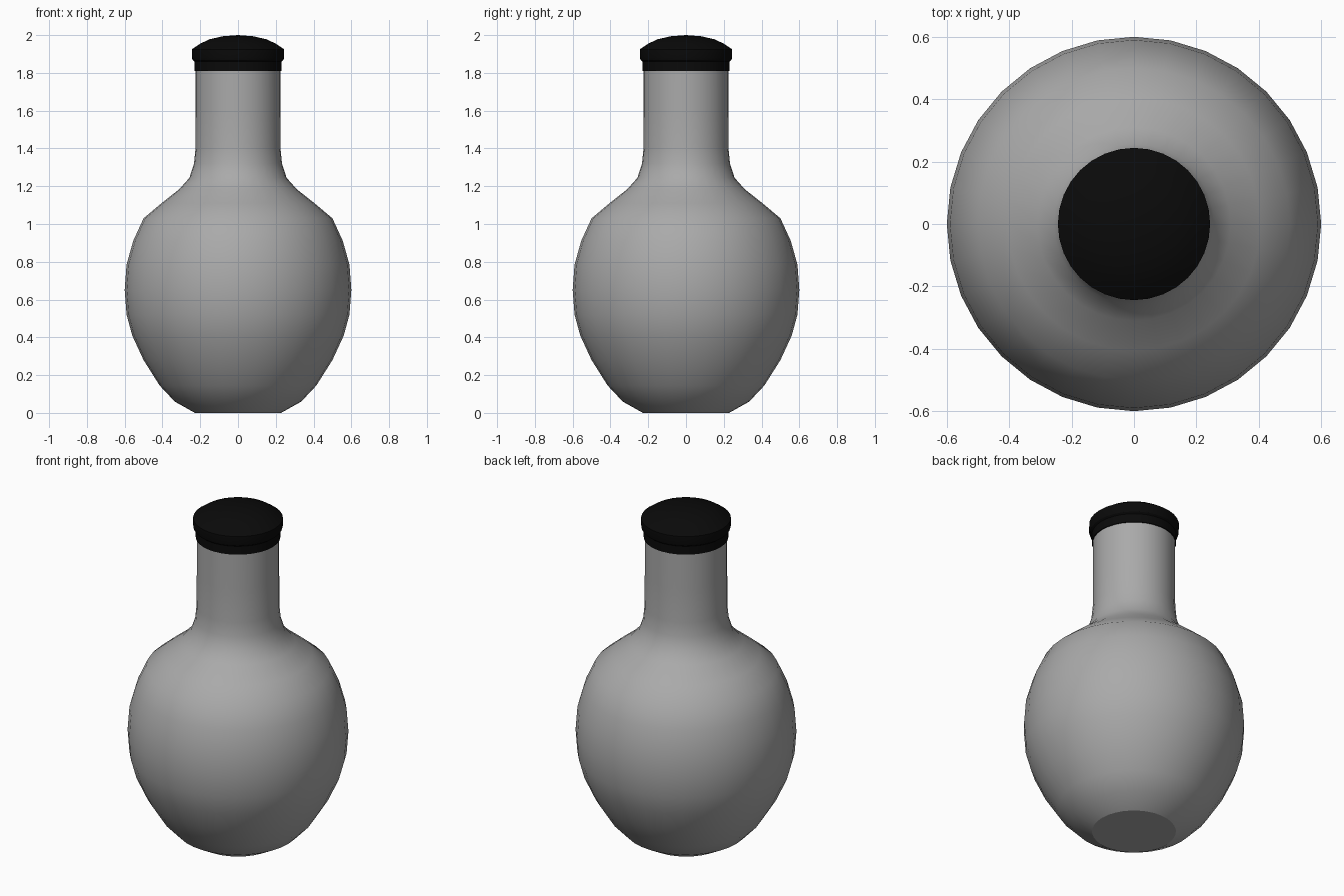
import bpy, bmesh
from math import sin, cos, tau

if "Cube" in bpy.data.objects:
    bpy.data.objects.remove(bpy.data.objects["Cube"])

SIDES = 32


def lathe(name, profile, angle, color):
    """Spin (radius, height) points around z; radius 0 makes a pole."""
    bm = bmesh.new()
    rings = []
    for r, z in profile:
        if r == 0:
            rings.append([bm.verts.new((0, 0, z))] * SIDES)
        else:
            rings.append([bm.verts.new((r * cos(tau * i / SIDES), r * sin(tau * i / SIDES), z))
                          for i in range(SIDES)])
    for low, high in zip(rings, rings[1:]):
        for i in range(SIDES):
            j = (i + 1) % SIDES
            corners = list(dict.fromkeys((low[i], low[j], high[j], high[i])))
            bm.faces.new(corners)
    for ring, (r, z) in ((rings[0], profile[0]), (rings[-1], profile[-1])):
        if r > 0:
            bm.faces.new(ring)
    bmesh.ops.recalc_face_normals(bm, faces=bm.faces)
    mesh = bpy.data.meshes.new(name)
    bm.to_mesh(mesh)
    bm.free()
    obj = bpy.data.objects.new(name, mesh)
    bpy.context.collection.objects.link(obj)
    mat = bpy.data.materials.new(name + "_material")
    mat.diffuse_color = color
    mat.use_nodes = True
    mat.node_tree.nodes["Principled BSDF"].inputs["Base Color"].default_value = mat.diffuse_color
    mesh.materials.append(mat)
    bpy.ops.object.select_all(action='DESELECT')
    obj.select_set(True)
    bpy.context.view_layer.objects.active = obj
    bpy.ops.object.shade_smooth_by_angle(angle=angle)
    return obj


# Round grey flask with a flat base and straight neck
lathe("flask_body", [
    (0.228, 0), (0.335, 0.06), (0.415, 0.145), (0.50, 0.28), (0.56, 0.41),
    (0.59, 0.52), (0.60, 0.65), (0.59, 0.785), (0.555, 0.91), (0.50, 1.03),
    (0.405, 1.11), (0.31, 1.185), (0.257, 1.245), (0.233, 1.32),
    (0.225, 1.40), (0.224, 1.60), (0.224, 1.83)], 0.5, (0.4, 0.4, 0.4, 1))

# Dark stopper: collar, groove, rim and shallow dome
lathe("stopper", [
    (0.23, 1.81), (0.23, 1.86), (0.24, 1.868), (0.244, 1.88), (0.244, 1.925),
    (0.20, 1.955), (0.15, 1.978), (0.08, 1.994), (0, 2.0)], 0.5,
    (0.003, 0.003, 0.003, 1))
